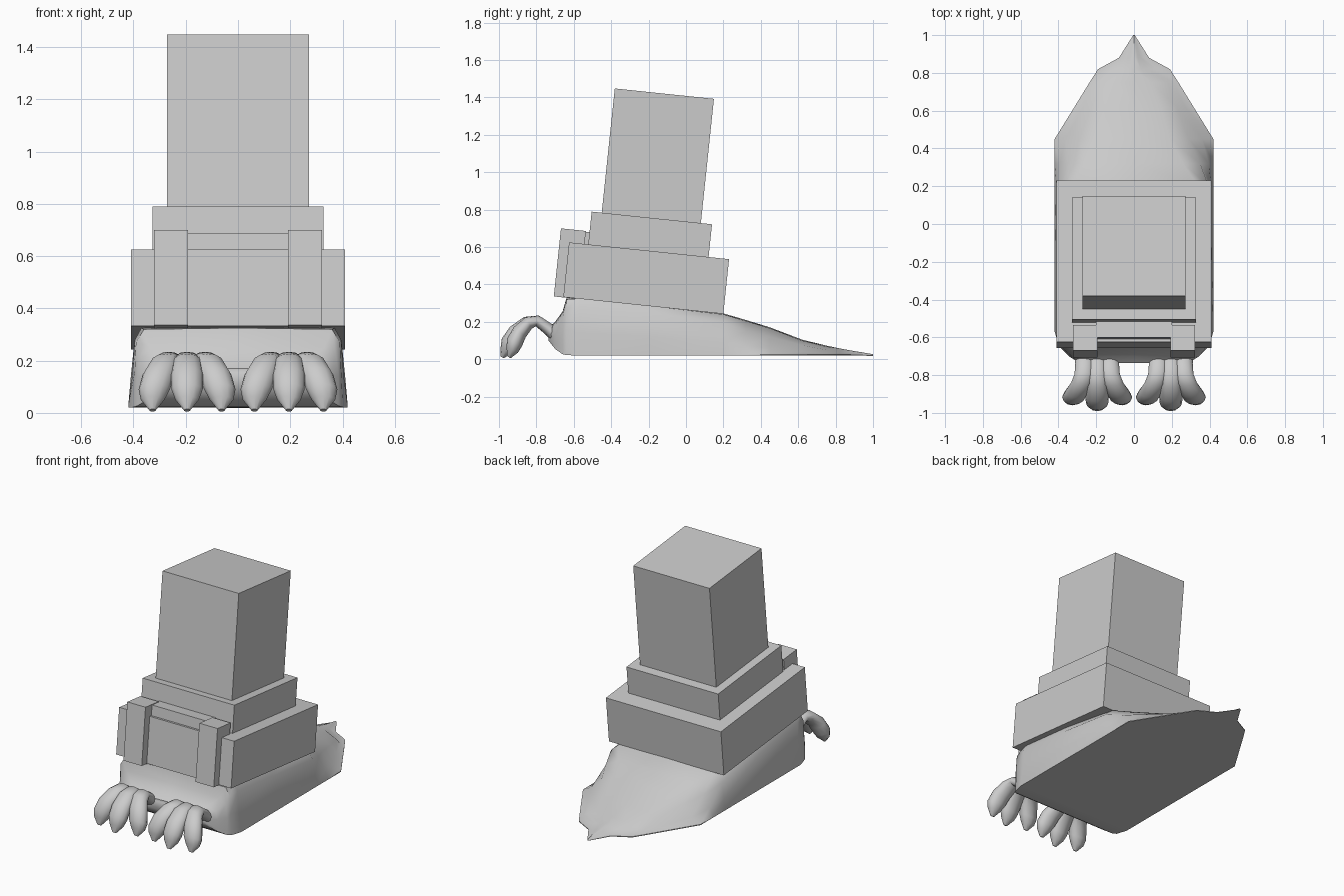
import bpy, bmesh, math

if "Cube" in bpy.data.objects:
    bpy.data.objects.remove(bpy.data.objects["Cube"])

TILT = math.radians(6)
C, S = math.cos(TILT), math.sin(TILT)


def box(name, x, v, w):
    """Box given by x, depth and height ranges in the frame leaning 6 degrees forward."""
    cx, cv, cw = (sum(r) / 2 for r in (x, v, w))
    bpy.ops.mesh.primitive_cube_add(size=1, location=(cx, cv * C + cw * S, -cv * S + cw * C),
                                    rotation=(-TILT, 0, 0))
    ob = bpy.context.object
    ob.name = name
    ob.scale = (x[1] - x[0], v[1] - v[0], w[1] - w[0])


def loft(name, rings, angle):
    """Skin closed rings of equal length and cap both ends."""
    bm = bmesh.new()
    vr = [[bm.verts.new(p) for p in r] for r in rings]
    n = len(rings[0])
    for a, b in zip(vr, vr[1:]):
        for i in range(n):
            j = (i + 1) % n
            bm.faces.new((a[i], a[j], b[j], b[i]))
    bm.faces.new(vr[0])
    bm.faces.new(vr[-1])
    bmesh.ops.recalc_face_normals(bm, faces=bm.faces)
    me = bpy.data.meshes.new(name)
    bm.to_mesh(me)
    bm.free()
    ob = bpy.data.objects.new(name, me)
    bpy.context.collection.objects.link(ob)
    bpy.ops.object.select_all(action='DESELECT')
    ob.select_set(True)
    bpy.context.view_layer.objects.active = ob
    bpy.ops.object.shade_smooth_by_angle(angle=math.radians(angle))


# stacked leaning blocks
box("seat_block", (-.41, .41), (-.687, .173), (.262, .556))
box("middle_block", (-.327, .327), (-.584, .063), (.55, .732))
box("tower_block", (-.272, .272), (-.53, .003), (.725, 1.4))
box("front_ledge", (-.2, .2), (-.67, -.58), (.55, .622))
for side, x in (("left", (-.322, -.192)), ("right", (.192, .322))):
    box(side + "_front_post", x, (-.738, -.604), (.26, .626))

# body: y, bottom z, half widths from rim to crown, heights from rim to crown
stations = [
    (-.735, .10, (.27, .29, .28, .22), (.11, .13, .155, .165)),
    (-.70, .055, (.34, .345, .33, .27), (.07, .13, .18, .195)),
    (-.66, .027, (.385, .385, .375, .33), (.05, .14, .22, .25)),
    (-.64, .022, (.40, .395, .39, .36), (.05, .16, .27, .32)),
    (-.57, .02, (.42, .405, .395, .37), (.025, .14, .28, .325)),
    (-.20, .02, (.42, .412, .40, .37), (.025, .12, .24, .285)),
    (.20, .02, (.42, .41, .395, .34), (.025, .09, .19, .24)),
    (.32, .02, (.42, .395, .35, .26), (.025, .075, .15, .205)),
    (.45, .02, (.42, .36, .29, .19), (.025, .055, .12, .165)),
    (.62, .02, (.315, .27, .225, .14), (.025, .04, .075, .10)),
    (.75, .02, (.235, .205, .18, .09), (.025, .03, .05, .068)),
    (.82, .02, (.19, .12, .07, .035), (.025, .029, .038, .053)),
    (.88, .02, (.08, .055, .035, .02), (.024, .027, .034, .042)),
    (1.0, .018, (.004, .003, .002, .001), (.019, .02, .021, .022)),
]
rings = []
for y, zb, xs, zs in stations:
    half = [(xs[0], zb)] + list(zip(xs, zs))
    top = zs[-1] + .005
    rings.append([(x, y, z) for x, z in half] + [(0, y, top)]
                 + [(-x, y, z) for x, z in reversed(half)] + [(0, y, zb)])
loft("body", rings, 40)

# toes: spread, y, z, half width, half thickness along the arched centre line
toe_path = [(.55, -.69, .12, .05, .035), (.5, -.74, .165, .05, .032), (.53, -.795, .205, .05, .03),
            (.63, -.85, .195, .055, .035), (.82, -.91, .145, .062, .042), (.95, -.945, .09, .06, .045),
            (1.0, -.96, .05, .045, .034), (1.0, -.982, .01, .012, .01)]
for side in (-1, 1):
    for k in (-1, 0, 1):
        back = .035 * abs(k)
        rings = []
        for i, (sp, y, z, rx, rt) in enumerate(toe_path):
            a, b = toe_path[max(i - 1, 0)], toe_path[min(i + 1, len(toe_path) - 1)]
            ty, tz = b[1] - a[1], b[2] - a[2]
            ln = math.hypot(ty, tz)
            x = side * (.195 + k * .132 * sp)
            yy = y + back * max(0, (-.8 - y) / .18)
            ring = []
            for j in range(12):
                t = math.tau * j / 12
                d = rt * math.sin(t)
                ring.append((x + rx * math.cos(t), yy - tz / ln * d, max(0, z + ty / ln * d)))
            rings.append(ring)
        loft("toe_%s_%d" % ("right" if side > 0 else "left", k + 2), rings, 50)
